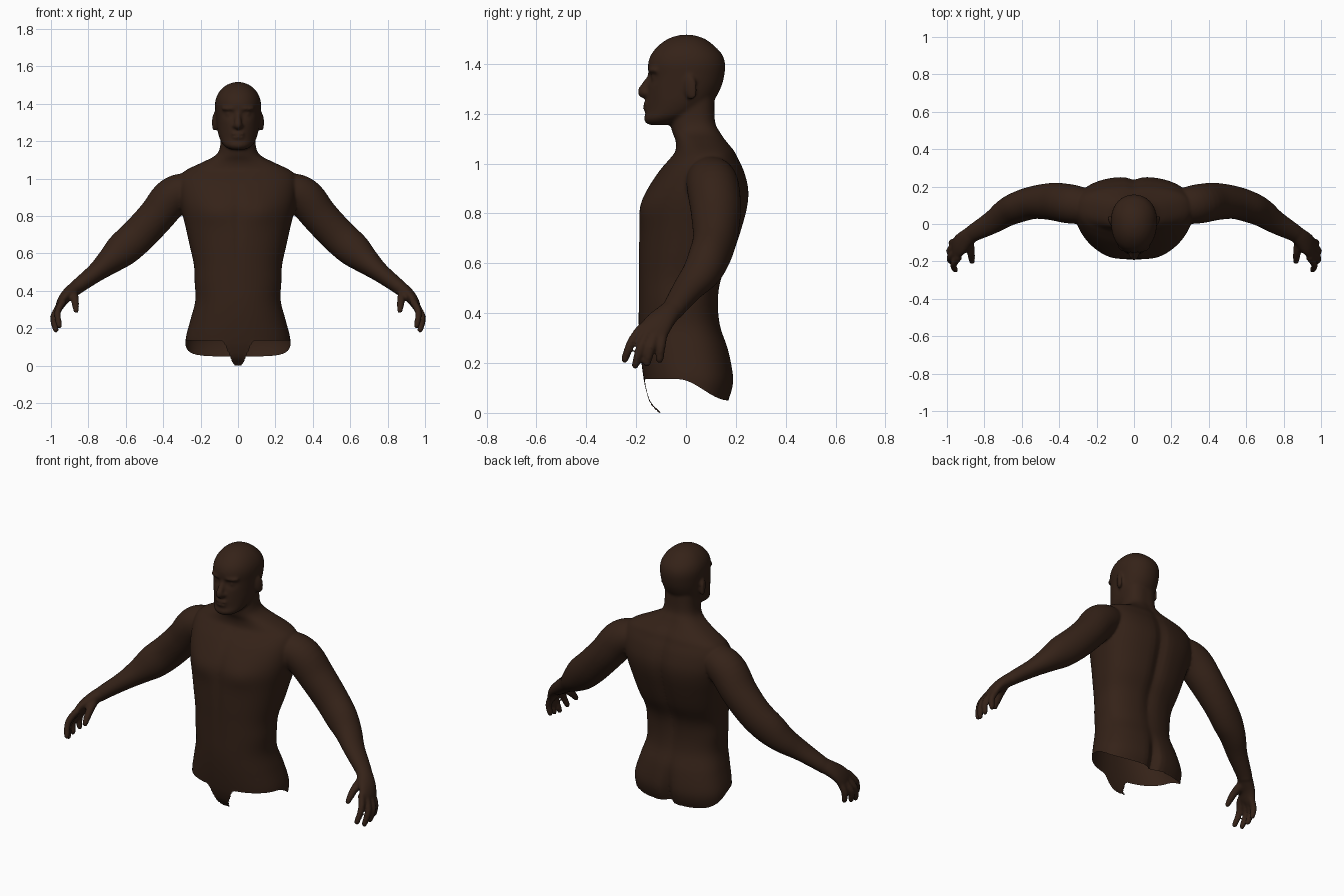
import bpy, bmesh, math
from mathutils import Vector, Matrix

if "Cube" in bpy.data.objects:
    bpy.data.objects.remove(bpy.data.objects["Cube"])

bm = bmesh.new()


def spline(rows, k=5):
    """Catmull-Rom refinement of a short table of rows."""
    out = []
    for i in range(len(rows) - 1):
        p0, p1 = rows[max(i - 1, 0)], rows[i]
        p2, p3 = rows[i + 1], rows[min(i + 2, len(rows) - 1)]
        for j in range(k):
            t = j / k
            out.append([0.5 * (2 * b + (c - a) * t + (2 * a - 5 * b + 4 * c - d) * t * t
                        + (3 * b - a - 3 * c + d) * t ** 3) for a, b, c, d in zip(p0, p1, p2, p3)])
    return out + [list(rows[-1])]


def skin(rings):
    """Closed surface through a list of point rings."""
    vs = [[bm.verts.new(p) for p in r] for r in rings]
    n = len(vs[0])
    fs = [bm.faces.new((a[i], a[(i + 1) % n], b[(i + 1) % n], b[i]))
          for a, b in zip(vs, vs[1:]) for i in range(n)]
    fs += [bm.faces.new(vs[0][::-1]), bm.faces.new(vs[-1])]
    bmesh.ops.recalc_face_normals(bm, faces=fs)


def loft(rows, mid, nf, nb, shape, n=64):
    """Stack of horizontal rings: z, half width, front y, back y."""
    rings = []
    for z, w, yf, yb in spline(rows):
        yc = yf + mid * (yb - yf)
        ring = []
        for i in range(n):
            c, s = math.cos(2 * math.pi * i / n), math.sin(2 * math.pi * i / n)
            e = 2 / (nf if s < 0 else nb)
            x = math.copysign(abs(c) ** e, c) * w
            y = yc + math.copysign(abs(s) ** e, s) * ((yc - yf) if s < 0 else (yb - yc))
            ring.append((x, y + shape(x, s, z), z))
        rings.append(ring)
    skin(rings)


def tube(rows, side=1, n=20, k=4):
    """Limb along a path: x, y, z, thickness, depth in y."""
    rows = spline(rows, k)
    pts = [Vector(r[:3]) for r in rows]
    rings = []
    for i, r in enumerate(rows):
        t = (pts[min(i + 1, len(pts) - 1)] - pts[max(i - 1, 0)]).normalized()
        u = t.cross(Vector((0, 1, 0))).normalized()
        v = t.cross(u)
        ring = []
        for j in range(n):
            a = 2 * math.pi * j / n
            p = pts[i] + u * math.cos(a) * r[3] + v * math.sin(a) * r[4]
            ring.append((p.x * side, p.y, p.z))
        rings.append(ring)
    skin(rings)


def blob(loc, size, rx=0.0, rz=0.0):
    m = (Matrix.Translation(loc) @ Matrix.Rotation(rz, 4, 'Z') @ Matrix.Rotation(rx, 4, 'X')
         @ Matrix.Diagonal((*size, 1)))
    bmesh.ops.create_uvsphere(bm, u_segments=20, v_segments=12, radius=1, matrix=m)


def bump(a, ca, wa, b, cb, wb):
    return math.exp(-((a - ca) / wa) ** 2 - ((b - cb) / wb) ** 2)


# Torso and neck: spine groove, buttock cleft, chest relief
def torso_shape(x, s, z):
    a = abs(x)
    if s > 0:
        return -s * (0.022 * bump(x, 0, .035, z, .72, .33) + 0.04 * bump(x, 0, .03, z, .08, .14))
    return s * (0.012 * bump(a, .13, .09, z, .82, .07) - 0.006 * bump(x, 0, .02, z, .75, .25))


loft([(-.06, .20, -.05, .09), (0, .245, -.10, .135), (.04, .265, -.14, .165), (.09, .278, -.16, .186),
      (.15, .279, -.172, .191), (.25, .253, -.184, .172), (.35, .228, -.19, .139), (.45, .232, -.19, .131),
      (.54, .236, -.19, .145), (.64, .258, -.19, .192), (.74, .28, -.187, .226), (.83, .302, -.18, .249),
      (.90, .315, -.153, .252), (.97, .318, -.108, .234), (1.02, .305, -.065, .21), (1.05, .27, -.043, .195),
      (1.09, .185, -.042, .163), (1.125, .12, -.055, .14), (1.17, .096, -.063, .119), (1.27, .092, -.06, .115)],
     .55, 2.25, 2.5, torso_shape)


# Head with eye sockets
def head_shape(x, s, z):
    a = abs(x)
    if s > 0:
        return 0
    return -s * (0.017 * bump(a, .047, .026, z, 1.345, .02) + 0.008 * bump(a, .08, .03, z, 1.24, .05))


loft([(1.155, .03, -.145, -.07), (1.162, .055, -.16, -.04), (1.18, .078, -.169, 0), (1.205, .094, -.161, .05),
      (1.25, .108, -.16, .108), (1.30, .115, -.155, .138), (1.35, .12, -.151, .153), (1.40, .123, -.152, .157),
      (1.44, .114, -.138, .143), (1.475, .092, -.108, .11), (1.50, .062, -.072, .075), (1.513, .03, -.035, .037),
      (1.517, .006, -.006, .008)], .55, 2.2, 2.1, head_shape)

# Nose and lips
tube([(0, -.135, 1.375, .012, .012), (0, -.143, 1.345, .014, .014), (0, -.163, 1.31, .018, .018),
      (0, -.175, 1.285, .02, .02), (0, -.16, 1.268, .012, .012)])
blob((0, -.160, 1.240), (.036, .013, .009))
blob((0, -.160, 1.220), (.030, .013, .010))

for side in (1, -1):
    # Brow, eye, nostril wing, ear
    blob((side * .05, -.132, 1.374), (.042, .018, .012), rz=side * .35)
    blob((side * .046, -.118, 1.344), (.021, .021, .018))
    blob((side * .019, -.156, 1.282), (.013, .018, .012))
    blob((side * .125, .018, 1.305), (.012, .028, .052), rx=.15, rz=side * -.35)
    # Arm
    tube([(.20, .09, .95, .07, .08), (.29, .10, .935, .095, .10), (.36, .11, .895, .104, .105),
          (.437, .12, .80, .098, .10), (.535, .115, .695, .096, .088), (.62, .09, .618, .092, .083),
          (.685, .06, .56, .072, .076), (.757, .01, .50, .052, .063), (.855, -.045, .425, .04, .048),
          (.875, -.06, .405, .038, .046)], side, 32)
    # Palm
    tube([(.84, -.035, .435, .036, .044), (.885, -.068, .402, .037, .048), (.925, -.105, .365, .031, .058),
          (.95, -.132, .325, .024, .06), (.957, -.142, .305, .015, .05)], side, 24)
    # Fingers: knuckle, middle joint, tip
    for knuckle, joint, tip in (
            ((.935, -.175, .345), (.965, -.218, .285), (.955, -.246, .213)),
            ((.952, -.150, .325), (.985, -.183, .260), (.974, -.203, .190)),
            ((.955, -.122, .315), (.987, -.142, .260), (.978, -.156, .198)),
            ((.950, -.092, .320), (.974, -.100, .265), (.968, -.106, .210))):
        tube([(*knuckle, .02, .02), (*joint, .0185, .0185), (*tip, .0155, .0155),
              (tip[0], tip[1], tip[2] - .006, .008, .008)], side, 12)
    # Thumb
    tube([(.885, -.095, .385, .03, .028), (.873, -.145, .355, .023, .023), (.868, -.183, .318, .019, .019),
          (.865, -.205, .29, .014, .014), (.864, -.21, .284, .007, .007)], side, 12)

# Fuse every part into one smooth skin
mesh = bpy.data.meshes.new("upper_body")
bm.to_mesh(mesh)
bm.free()
body = bpy.data.objects.new("upper_body", mesh)
bpy.context.collection.objects.link(body)
fuse = body.modifiers.new("fuse", 'REMESH')
fuse.mode, fuse.voxel_size = 'VOXEL', 0.0075
soften = body.modifiers.new("soften", 'SMOOTH')
soften.factor, soften.iterations = 0.5, 7
fused = bpy.data.meshes.new_from_object(body.evaluated_get(bpy.context.evaluated_depsgraph_get()))
body.modifiers.clear()
body.data = fused


# Open lower edge: front point, raised leg openings, low seat
def step(t):
    t = min(max(t, 0), 1)
    return t * t * (3 - 2 * t)


def hem(x, y):
    if y < -.05:
        return .135 * step((abs(x) - .012) / .08)
    return .135 - .085 * step((y + .03) / .2)


bm = bmesh.new()
bm.from_mesh(fused)
bmesh.ops.delete(bm, geom=[v for v in bm.verts if v.co.z < hem(v.co.x, v.co.y)], context='VERTS')
for v in bm.verts:
    if v.is_boundary and v.co.z < .2:
        v.co.z = max(hem(v.co.x, v.co.y), v.co.z - .009)
for f in bm.faces:
    f.smooth = True
bm.to_mesh(fused)
bm.free()

# Dark brown skin
mat = bpy.data.materials.new("dark_brown")
mat.diffuse_color = (.035, .016, .009, 1)
mat.use_nodes = True
mat.node_tree.nodes["Principled BSDF"].inputs["Base Color"].default_value = mat.diffuse_color
fused.materials.clear()
fused.materials.append(mat)
